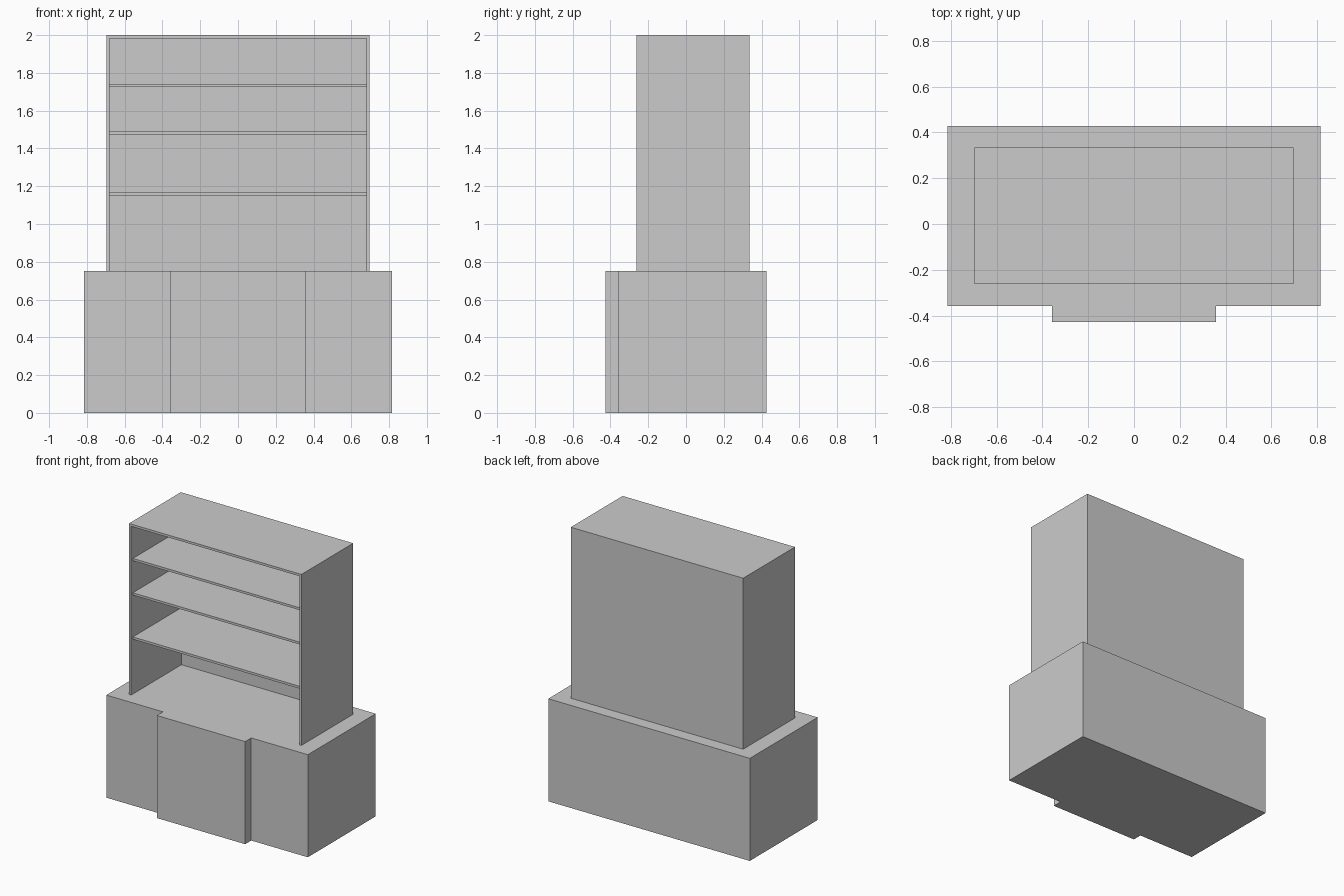
import bpy, bmesh

if "Cube" in bpy.data.objects:
    bpy.data.objects.remove(bpy.data.objects["Cube"])


def make_object(name, bm):
    bmesh.ops.recalc_face_normals(bm, faces=bm.faces[:])
    mesh = bpy.data.meshes.new(name)
    bm.to_mesh(mesh)
    bm.free()
    obj = bpy.data.objects.new(name, mesh)
    bpy.context.collection.objects.link(obj)
    return obj


def extrude(name, outline, axis, start, end):
    """Extrude a closed 2D outline along y (x,z outline) or z (x,y outline)."""
    bm = bmesh.new()
    place = (lambda a, b: (a, b, start)) if axis == "z" else (lambda a, b: (a, start, b))
    face = bm.faces.new([bm.verts.new(place(a, b)) for a, b in outline])
    new = bmesh.ops.extrude_face_region(bm, geom=[face])["geom"]
    d = end - start
    bmesh.ops.translate(bm, verts=[v for v in new if isinstance(v, bmesh.types.BMVert)],
                        vec=(0, 0, d) if axis == "z" else (0, d, 0))
    return make_object(name, bm)


def rect(x, b0, b1):
    return [(-x, b0), (x, b0), (x, b1), (-x, b1)]


BASE_H, TOP = 0.75, 2.0
W, T = 0.697, 0.017            # hutch half width, board thickness
FRONT, BACK = -0.263, 0.335    # hutch depth
IN = W - T

# Base cabinet with projecting centre section
right = [(0.357, -0.427), (0.357, -0.357), (0.815, -0.357), (0.815, 0.427)]
extrude("base_cabinet", right + [(-x, y) for x, y in reversed(right)], "z", 0, BASE_H)

# Hutch sides and top as one frame
half = [(W, TOP), (W, BASE_H), (IN, BASE_H), (IN, TOP - T)]
extrude("hutch_frame", half + [(-x, z) for x, z in reversed(half)], "y", FRONT, BACK)

# Back panel between the sides
extrude("back_panel", rect(IN, BASE_H, TOP - T), "y", BACK - T, BACK)

# Shelves, slightly set back from the front
for i, z in enumerate((1.15, 1.473, 1.724)):
    extrude(f"shelf_{i + 1}", rect(IN, z, z + T), "y", FRONT + 0.02, BACK - T)
